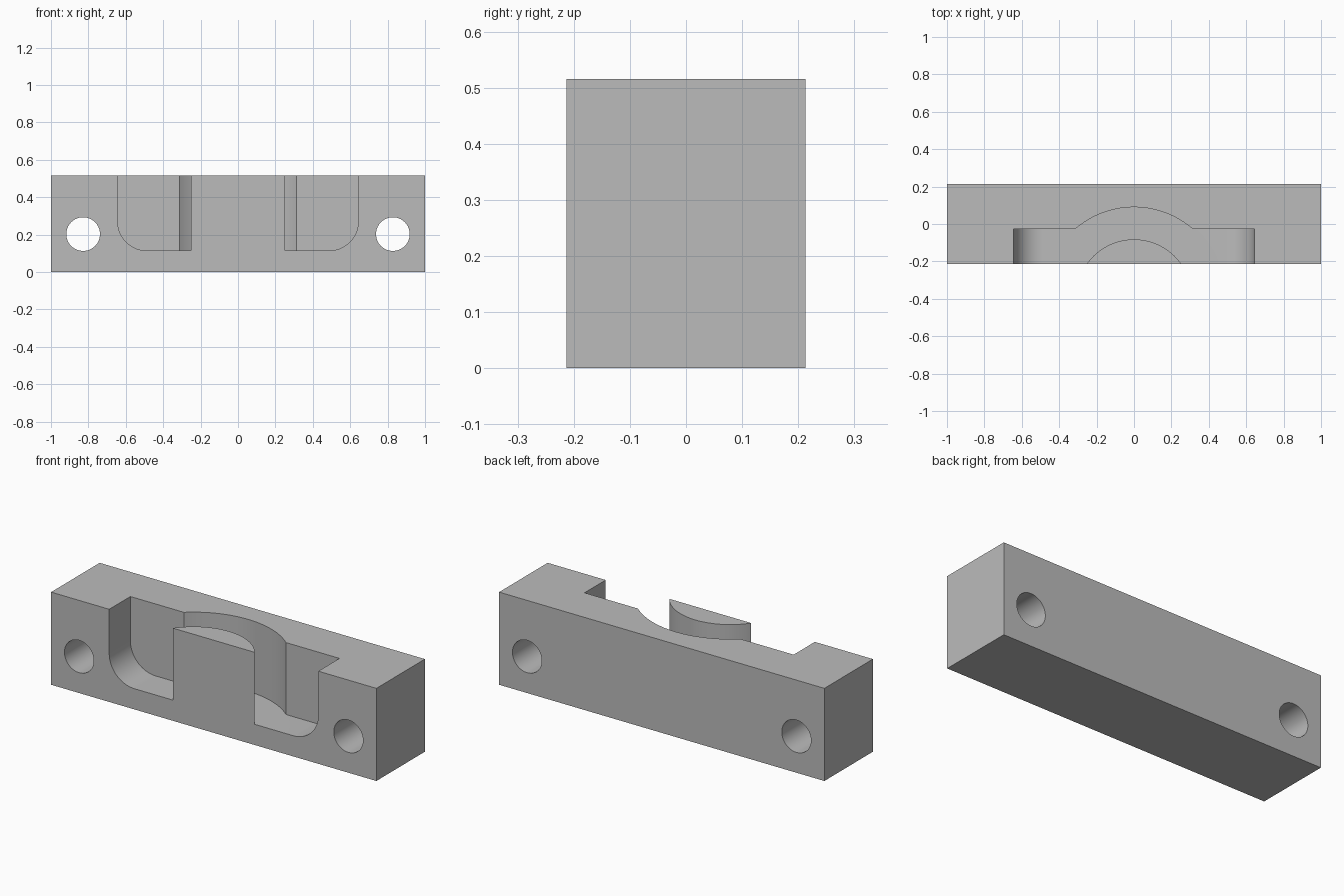
import bpy
import bmesh
from math import cos, sin, pi, radians
from mathutils import Vector

if "Cube" in bpy.data.objects:
    bpy.data.objects.remove(bpy.data.objects["Cube"], do_unlink=True)

HALF_DEPTH, HEIGHT = 0.213, 0.515
FLOOR, BACK = 0.115, -0.027        # pocket floor height and back wall
POCKET, FILLET = 0.643, 0.155      # pocket half width and corner radius
ARC_Y = -0.39                      # shared centre of both curved walls

grey = bpy.data.materials.new("plain grey")
grey.use_nodes = True
COLOUR = (0.5, 0.5, 0.5, 1)
grey.diffuse_color = COLOUR
grey.node_tree.nodes["Principled BSDF"].inputs["Base Color"].default_value = COLOUR


def prism(name, outline, sweep):
    """Extrude a closed outline along a vector."""
    bm = bmesh.new()
    face = bm.faces.new([bm.verts.new(p) for p in outline])
    extruded = bmesh.ops.extrude_face_region(bm, geom=[face])["geom"]
    moved = [g for g in extruded if isinstance(g, bmesh.types.BMVert)]
    bmesh.ops.translate(bm, verts=moved, vec=Vector(sweep))
    bmesh.ops.recalc_face_normals(bm, faces=bm.faces)
    mesh = bpy.data.meshes.new(name)
    bm.to_mesh(mesh)
    bm.free()
    mesh.materials.append(grey)
    obj = bpy.data.objects.new(name, mesh)
    bpy.context.collection.objects.link(obj)
    return obj


def arc(radius, start, end, steps):
    angles = [start + (end - start) * i / steps for i in range(steps + 1)]
    return [(radius * cos(a), radius * sin(a)) for a in angles]


def upright_cylinder(name, radius, bottom):
    ring = arc(radius, 0, 2 * pi, 128)[:-1]
    return prism(name, [(x, ARC_Y + y, bottom) for x, y in ring], (0, 0, 1))


def combine(target, tool, operation):
    """Apply a boolean and discard its tool."""
    mod = target.modifiers.new(operation, "BOOLEAN")
    mod.operation, mod.solver, mod.object = operation, "EXACT", tool
    bpy.context.view_layer.objects.active = target
    bpy.ops.object.modifier_apply(modifier=mod.name)
    bpy.data.objects.remove(tool, do_unlink=True)


# Main block
base = [(-1, -HALF_DEPTH, 0), (1, -HALF_DEPTH, 0), (1, HALF_DEPTH, 0), (-1, HALF_DEPTH, 0)]
block = prism("clamp_block", base, (0, 0, HEIGHT))

# Pocket with rounded lower corners, open at the front and top
right = [(POCKET - FILLET + x, FLOOR + FILLET + z)
         for x, z in arc(FILLET, -pi / 2, 0, 20)] + [(POCKET, 1)]
profile = right + [(-x, z) for x, z in reversed(right)]
pocket = prism("pocket_cutter", [(x, BACK, z) for x, z in profile], (0, -1, 0))

# Curved recess in the back wall, around a solid curved boss
combine(pocket, upright_cylinder("recess_cutter", 0.48, FLOOR), "UNION")
combine(pocket, upright_cylinder("boss", 0.308, -0.2), "DIFFERENCE")
combine(block, pocket, "DIFFERENCE")

# Through holes at both ends
for side in (-1, 1):
    ring = arc(0.09, 0, 2 * pi, 64)[:-1]
    hole = prism("hole_cutter", [(side * 0.828 + x, -0.5, 0.203 + z) for x, z in ring], (0, 1, 0))
    combine(block, hole, "DIFFERENCE")

bpy.ops.object.select_all(action="DESELECT")
block.select_set(True)
bpy.context.view_layer.objects.active = block
bpy.ops.object.shade_smooth_by_angle(angle=radians(30))
